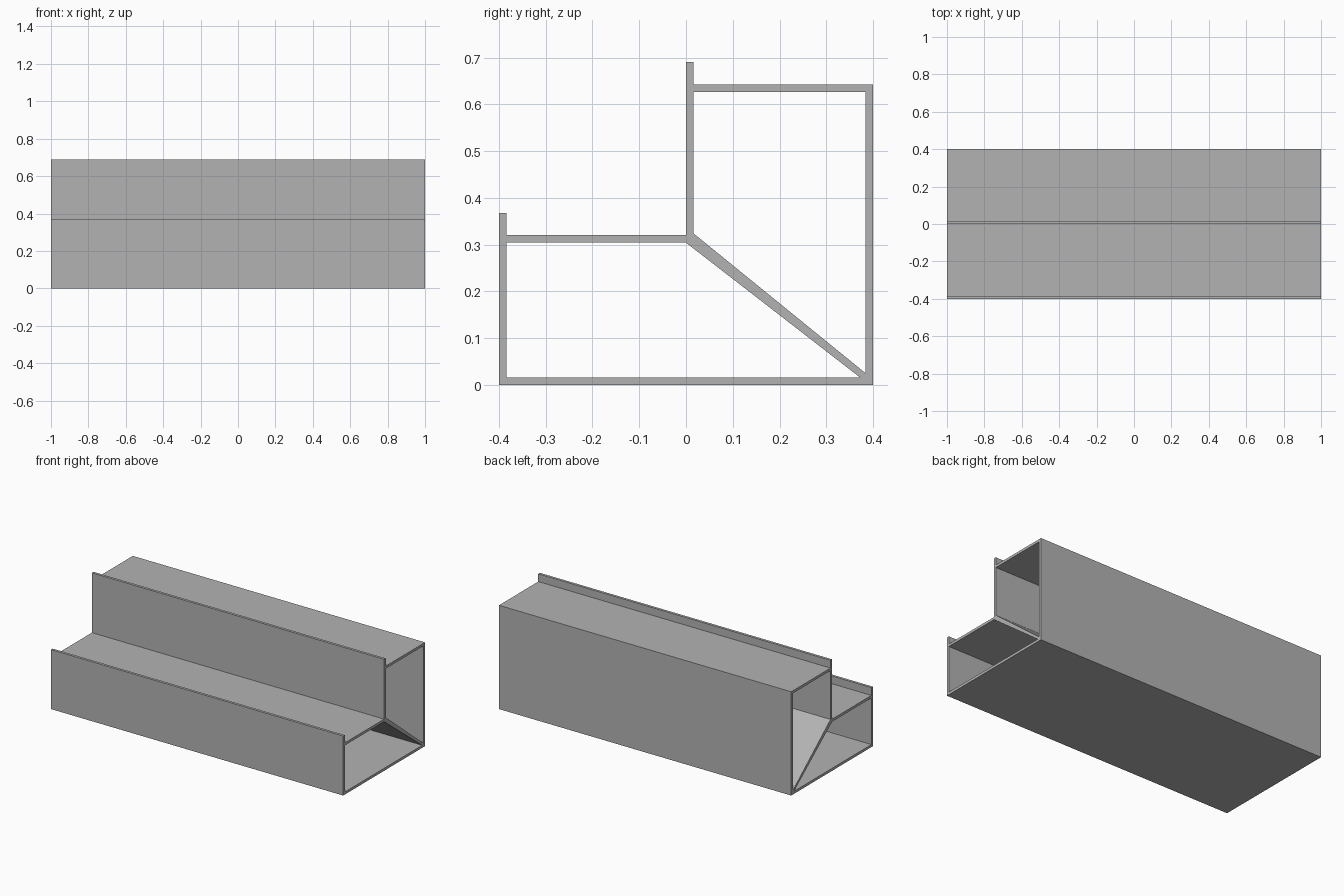
import bpy
import bmesh
from mathutils import Matrix

cube = bpy.data.objects.get("Cube")
if cube:
    bpy.data.objects.remove(cube, do_unlink=True)

# Main dimensions
T = 0.016                      # wall thickness
HALF_LENGTH, DEPTH = 1.0, 0.4  # half sizes along x and y
SHELF, ROOF = 0.32, 0.642      # upper faces of the two steps
LIP = 0.048                    # rim height above each step

# Single grey material
grey = bpy.data.materials.new("plain_grey")
grey.use_nodes = True
colour = (0.45, 0.45, 0.45, 1)
grey.diffuse_color = colour
grey.node_tree.nodes["Principled BSDF"].inputs["Base Color"].default_value = colour

# Stepped outline with a rim on the front edge of each step
outline = [
    (-DEPTH, 0), (DEPTH, 0), (DEPTH, ROOF), (T, ROOF),
    (T, ROOF + LIP), (0, ROOF + LIP), (0, SHELF),
    (T - DEPTH, SHELF), (T - DEPTH, SHELF + LIP), (-DEPTH, SHELF + LIP),
]
# Hollow cells either side of the diagonal web
front_cell = [(T - DEPTH, T), (0.372, T), (0, SHELF - T), (T - DEPTH, SHELF - T)]
back_cell = [(T, 0.324), (DEPTH - T, 0.025), (DEPTH - T, ROOF - T), (T, ROOF - T)]

# Filled cross-section extruded along the length
curve = bpy.data.curves.new("section", "CURVE")
curve.dimensions = "2D"
curve.fill_mode = "BOTH"
curve.extrude = HALF_LENGTH
for loop in (outline, front_cell, back_cell):
    spline = curve.splines.new("POLY")
    spline.points.add(len(loop) - 1)
    for point, (y, z) in zip(spline.points, loop):
        point.co = (y, z, 0, 1)
    spline.use_cyclic_u = True
section = bpy.data.objects.new("section", curve)
bpy.context.collection.objects.link(section)
bpy.context.view_layer.update()

# Convert to a clean closed mesh, with the section standing across x
mesh = bpy.data.meshes.new_from_object(
    section.evaluated_get(bpy.context.evaluated_depsgraph_get()))
bpy.data.objects.remove(section, do_unlink=True)
bm = bmesh.new()
bm.from_mesh(mesh)
bm.transform(Matrix(((0, 0, 1, 0), (1, 0, 0, 0), (0, 1, 0, 0), (0, 0, 0, 1))))
bmesh.ops.remove_doubles(bm, verts=bm.verts, dist=0.0001)
bmesh.ops.recalc_face_normals(bm, faces=bm.faces)
for face in bm.faces:
    face.smooth = False
    face.material_index = 0
bm.to_mesh(mesh)
bm.free()
mesh.name = "stepped_channel"
mesh.materials.clear()
mesh.materials.append(grey)
channel = bpy.data.objects.new("stepped_channel", mesh)
bpy.context.collection.objects.link(channel)
